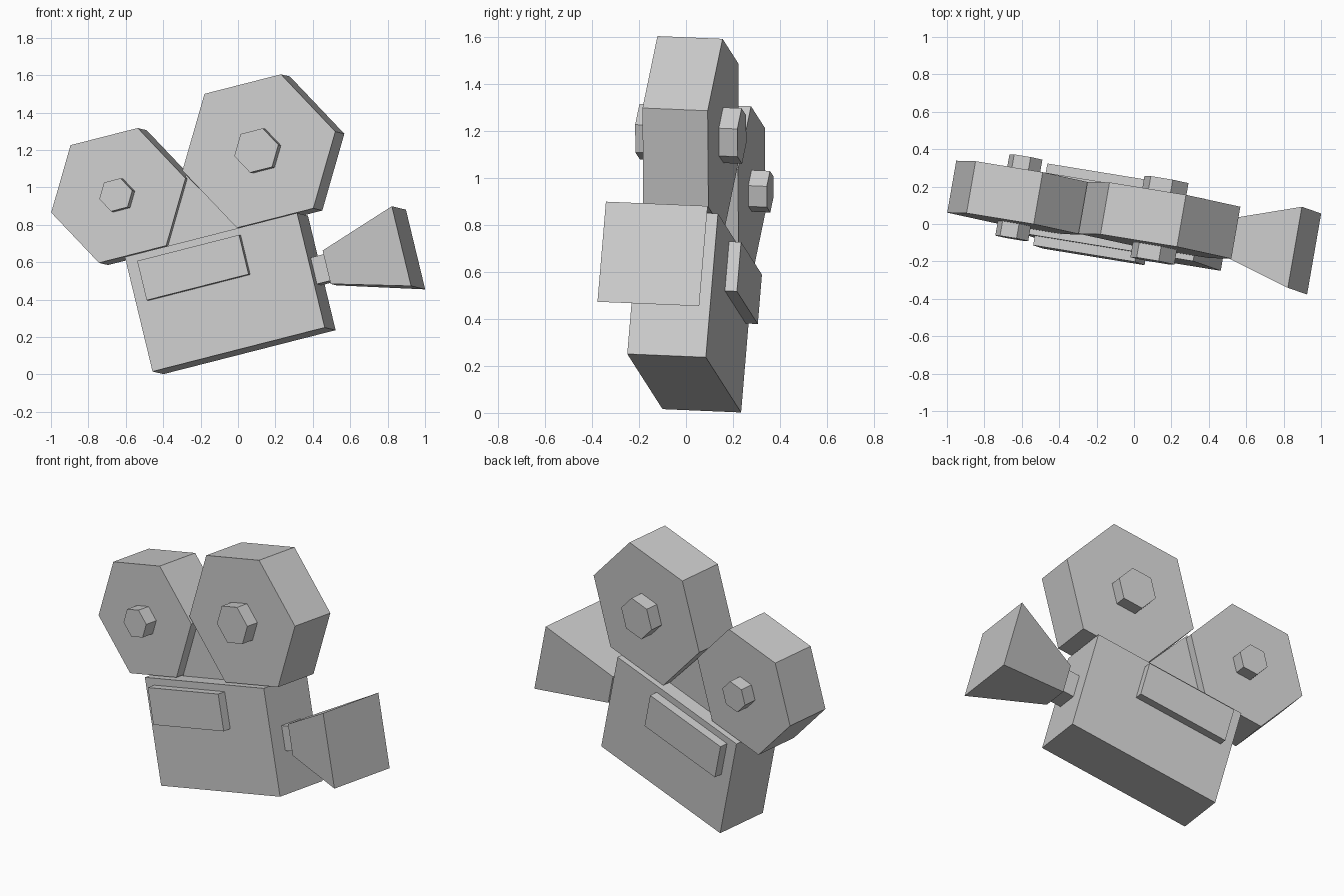
import bpy, math
from mathutils import Matrix, Vector

if "Cube" in bpy.data.objects:
    bpy.data.objects.remove(bpy.data.objects["Cube"])

# Tilted frame of the whole camera: length, depth (towards the back), height
U = Vector((0.956, -0.156, 0.244)).normalized()
V = Vector((0.162, 0.985, -0.044))
V = (V - U * V.dot(U)).normalized()
W = U.cross(V)
FRAME = Matrix.Translation((-0.457, -0.10, 0.016)) @ Matrix((U, V, W)).transposed().to_4x4()
MID = 0.17  # middle of the body depth


def loft(name, a, b):
    """Solid between two matching outlines given in the camera frame."""
    n = len(a)
    faces = [tuple(range(n)), tuple(range(2 * n - 1, n - 1, -1))]
    faces += [(i, i + n, (i + 1) % n + n, (i + 1) % n) for i in range(n)]
    mesh = bpy.data.meshes.new(name)
    mesh.from_pydata(a + b, [], faces)
    mesh.update()
    obj = bpy.data.objects.new(name, mesh)
    obj.matrix_world = FRAME
    bpy.context.collection.objects.link(obj)
    return obj


def slab(name, outline, v0, v1):
    """Side profile (length, height) extruded through the depth."""
    return loft(name, [(u, v0, w) for u, w in outline], [(u, v1, w) for u, w in outline])


def rect(u0, u1, w0, w1):
    return [(u0, w0), (u1, w0), (u1, w1), (u0, w1)]


def hexagon(u, w, r):
    return [(u + r * math.cos(i * math.pi / 3), w + r * math.sin(i * math.pi / 3)) for i in range(6)]


def square(u, half, v=MID - 0.005, w=0.317):
    return [(u, v + a * half, w + b * half) for a, b in ((-1, -1), (-1, 1), (1, 1), (1, -1))]


# Body
slab("body", rect(0, 0.962, 0, 0.632), 0, 2 * MID)

# Raised panels on both sides
for side, v0, v1 in (("front", -0.052, 0.01), ("back", 2 * MID - 0.01, 0.392)):
    slab(side + "_panel", rect(0.068, 0.637, 0.374, 0.591), v0, v1)

# Film reels with a hub on each side
for name, u, w, r, hub in (("large_reel", 0.835, 1.007, 0.427, 0.123),
                           ("small_reel", 0.039, 0.963, 0.375, 0.092)):
    slab(name, hexagon(u, w, r), 0.03, 0.312)
    slab(name + "_front_hub", hexagon(u, w, hub), -0.05, 0.04)
    slab(name + "_back_hub", hexagon(u, w, hub), 0.30, 0.392)

# Recessed triangular brace between the reels
slab("reel_brace", [(0.222, 0.63), (0.625, 0.63), (0.412, 0.985)], 0.085, 0.257)

# Lens mount and flared square hood
loft("lens_mount", square(0.95, 0.073), square(1.05, 0.073))
loft("lens_hood", square(1.037, 0.092), square(1.478, 0.22))
